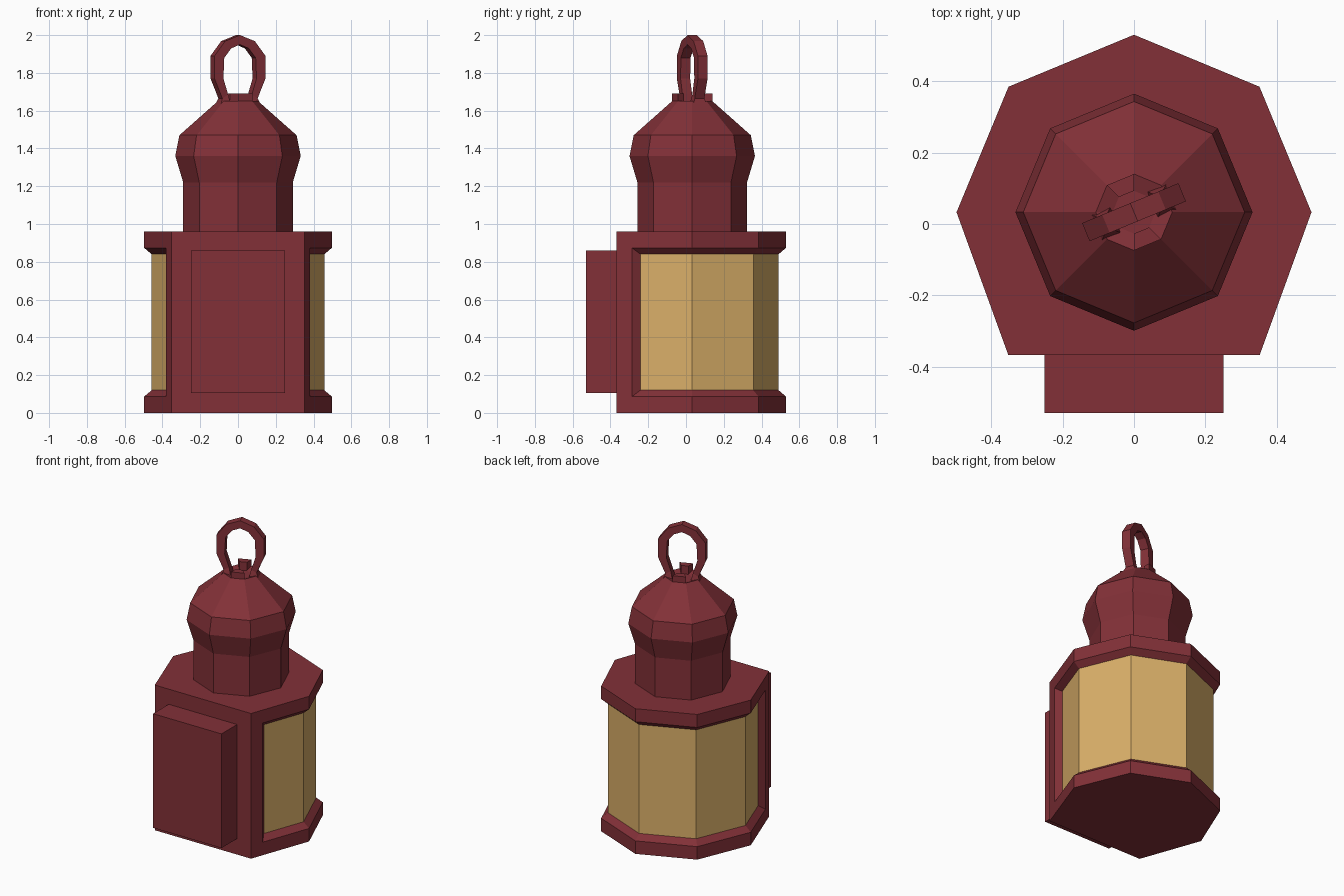
import bpy, bmesh, math
from mathutils import Vector

if "Cube" in bpy.data.objects:
    bpy.data.objects.remove(bpy.data.objects["Cube"])

CY = 0.033  # centre of the octagonal parts


def material(name, rgb):
    m = bpy.data.materials.new(name)
    m.diffuse_color = (*rgb, 1)
    m.use_nodes = True
    m.node_tree.nodes["Principled BSDF"].inputs["Base Color"].default_value = m.diffuse_color
    return m


red = material("dark red metal", (0.225, 0.030, 0.039))
amber = material("amber glass", (0.70, 0.43, 0.14))


def finish(name, bm, mats):
    bmesh.ops.recalc_face_normals(bm, faces=bm.faces)
    me = bpy.data.meshes.new(name)
    bm.to_mesh(me)
    bm.free()
    for m in mats:
        me.materials.append(m)
    ob = bpy.data.objects.new(name, me)
    bpy.context.collection.objects.link(ob)
    return ob


def loft(bm, rings, cap=True):
    """Skin a list of point rings, return the side faces."""
    vs = [[bm.verts.new(p) for p in r] for r in rings]
    n = len(vs[0])
    sides = [bm.faces.new((a[i], a[(i + 1) % n], b[(i + 1) % n], b[i]))
             for a, b in zip(vs, vs[1:]) for i in range(n)]
    if cap:
        bm.faces.new(vs[0][::-1])
        bm.faces.new(vs[-1])
    return sides


def polar(r, deg, z):
    a = math.radians(deg)
    return (r * math.cos(a), CY + r * math.sin(a), z)


def octagon(r, z):
    return [polar(r, 45 * i, z) for i in range(8)]


# lantern body: octagon with a wide flat front, recessed panes on the other sides
def outline(z):
    pts = [polar(0.497, a, z) for a in (0, 45, 90, 135, 180)]
    return pts + [(-0.352, -0.367, z), (0.352, -0.367, z)]


bm = bmesh.new()
sides = loft(bm, [outline(0), outline(0.96)])
bmesh.ops.recalc_face_normals(bm, faces=bm.faces)
panes = [f for f in sides if f.normal.y > -0.9]
bmesh.ops.inset_region(bm, faces=panes, thickness=0.086, depth=0, use_even_offset=True)
bmesh.ops.inset_region(bm, faces=panes, thickness=0.034, depth=-0.037, use_even_offset=True)
for f in panes:
    f.material_index = 1
finish("lantern_body", bm, [red, amber])

# front box
bm = bmesh.new()
loft(bm, [[(x, y, z) for x, y in ((-0.25, -0.53), (0.25, -0.53), (0.25, -0.36), (-0.25, -0.36))]
          for z in (0.105, 0.86)])
finish("front_box", bm, [red])

# chimney with a flared roof
bm = bmesh.new()
profile = [(0.29, 0.95), (0.29, 1.22), (0.332, 1.36), (0.31, 1.47), (0.107, 1.65), (0.06, 1.635)]
loft(bm, [octagon(r, z) for r, z in profile])
finish("chimney", bm, [red])

# two small stubs on the roof, on opposite sides of the handle
bm = bmesh.new()
for start in (90, 270):
    loft(bm, [[polar(r, a, z) for r, a in ((0.107, start), (0.107, start + 45),
                                           (0.06, start + 45), (0.06, start))]
              for z in (1.63, 1.69)])
finish("roof_stubs", bm, [red])

# carrying handle: outer u,z  inner u,z  width, mirrored about the middle
half = [(0.115, 1.63, 0.055, 1.63, 0.08), (0.101, 1.665, 0.068, 1.685, 0.055),
        (0.146, 1.77, 0.095, 1.77, 0.055), (0.146, 1.89, 0.09, 1.88, 0.055),
        (0.085, 1.968, 0.05, 1.93, 0.055), (0, 2.0, 0, 1.95, 0.055)]
sections = half + [(-a, b, -c, d, w) for a, b, c, d, w in half[-2::-1]]
t = math.radians(22.5)
along = Vector((math.cos(t), math.sin(t), 0))
across = Vector((-math.sin(t), math.cos(t), 0))


def section(uo, zo, ui, zi, w):
    return [Vector((0, CY, z)) + along * u + across * s * w / 2
            for u, z, s in ((uo, zo, -1), (uo, zo, 1), (ui, zi, 1), (ui, zi, -1))]


bm = bmesh.new()
loft(bm, [section(*s) for s in sections])
finish("handle", bm, [red])
